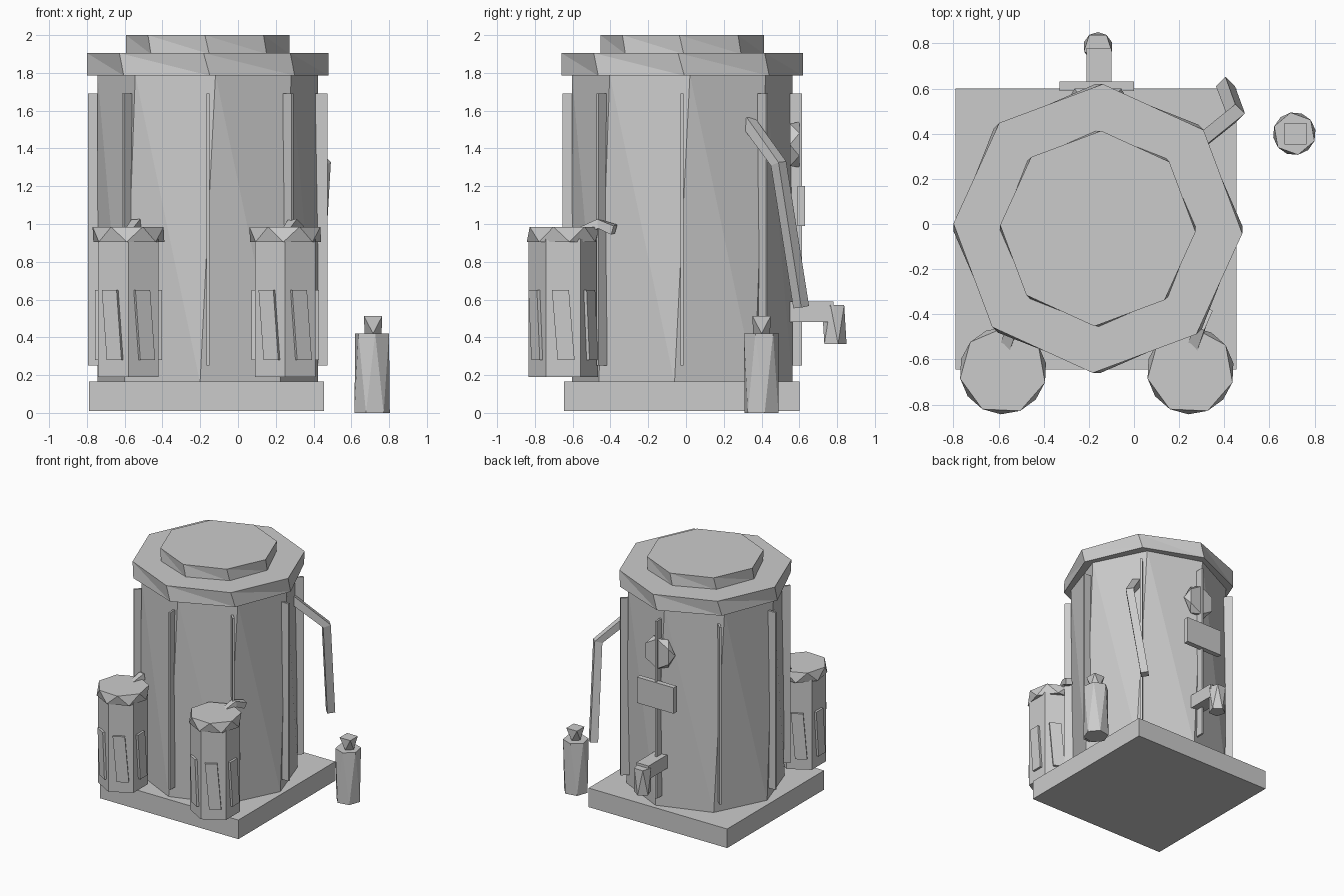
import bpy, bmesh
from math import pi, cos, sin, radians
from mathutils import Vector, Matrix

cube = bpy.data.objects.get("Cube")
if cube:
    bpy.data.objects.remove(cube, do_unlink=True)

GREY = (0.6, 0.6, 0.6, 1)
metal = bpy.data.materials.new("plain grey")
metal.use_nodes = True
metal.diffuse_color = GREY
metal.node_tree.nodes["Principled BSDF"].inputs["Base Color"].default_value = GREY


def add_object(name, bm):
    bmesh.ops.recalc_face_normals(bm, faces=bm.faces)
    mesh = bpy.data.meshes.new(name)
    bm.to_mesh(mesh)
    bm.free()
    mesh.materials.append(metal)
    ob = bpy.data.objects.new(name, mesh)
    bpy.context.collection.objects.link(ob)
    return ob


def twisted_prism(name, centre, z0, z1, r0, r1, sides, start=0, twist=0, matrix=None):
    """Prism whose top ring is turned against the bottom ring, with triangular sides."""
    bm = bmesh.new()
    rings = []
    for z, r, a in ((z0, r0, start), (z1, r1, start + twist)):
        rings.append([bm.verts.new((centre[0] + r * cos(radians(a) + 2 * pi * i / sides),
                                    centre[1] + r * sin(radians(a) + 2 * pi * i / sides), z))
                      for i in range(sides)])
    low, high = rings
    bm.faces.new(low)
    bm.faces.new(high)
    for i in range(sides):
        j = (i + 1) % sides
        if twist:
            bm.faces.new((low[i], low[j], high[i]))
            bm.faces.new((low[j], high[j], high[i]))
        else:
            bm.faces.new((low[i], low[j], high[j], high[i]))
    if matrix:
        bm.transform(matrix)
    return add_object(name, bm)


def box(name, low, high, angle=0, origin=(0, 0, 0), lean=0):
    """Box between two corners, turned about z at the origin; lean shifts its top sideways."""
    bm = bmesh.new()
    bmesh.ops.create_cube(bm, size=1)
    low, high = Vector(low), Vector(high)
    for v in bm.verts:
        top = v.co.z > 0
        v.co = Vector(((low[k] + high[k]) / 2 + v.co[k] * (high[k] - low[k]) for k in range(3)))
        v.co.y += lean if top else -lean
    bm.transform(Matrix.Translation(origin) @ Matrix.Rotation(radians(angle), 4, "Z"))
    return add_object(name, bm)


def tube(name, points, radius, sides=4):
    """Faceted pipe swept along a few points."""
    pts = [Vector(p) for p in points]
    bm = bmesh.new()
    rings = []
    for i, p in enumerate(pts):
        direction = (pts[min(i + 1, len(pts) - 1)] - pts[max(i - 1, 0)]).normalized()
        side = direction.cross(Vector((1, -1, 0))).normalized()
        up = direction.cross(side)
        rings.append([bm.verts.new(p + radius * (side * cos(2 * pi * k / sides + pi / 4)
                                                 + up * sin(2 * pi * k / sides + pi / 4)))
                      for k in range(sides)])
    bm.faces.new(rings[0])
    bm.faces.new(rings[-1])
    for a, b in zip(rings, rings[1:]):
        for k in range(sides):
            n = (k + 1) % sides
            bm.faces.new((a[k], a[n], b[n], b[k]))
    return add_object(name, bm)


# Square base and octagonal tank with stepped lid
AXIS = (-0.16, -0.02)
box("base_slab", (-0.79, -0.645, 0.01), (0.455, 0.6, 0.165))
twisted_prism("tank_body", AXIS, 0.16, 1.79, 0.585, 0.585, 8, -4, 8)
twisted_prism("lid_rim", AXIS, 1.785, 1.905, 0.64, 0.64, 8, 1, -3)
twisted_prism("lid_cap", AXIS, 1.9, 2.0, 0.433, 0.433, 8, 1, -3)

# Thin upright fins on the corners of the tank
for i in range(8):
    box("tank_fin", (0.57, -0.008, 0.25), (0.635, 0.008, 1.69), 45 * i, (*AXIS, 0))

# Two side canisters with caps, panels and short feed pipes
for side, x in (("right", -0.58), ("left", 0.25)):
    centre = (x, -0.65)
    twisted_prism(side + "_canister", centre, 0.19, 0.92, 0.185, 0.185, 6, 30)
    twisted_prism(side + "_canister_cap", centre, 0.905, 0.985, 0.193, 0.193, 7, 10, 26)
    for i in range(6):
        box(side + "_canister_panel", (0.14, -0.045, 0.28), (0.178, 0.045, 0.65),
            60 * i, (*centre, 0), -0.015)
    tube(side + "_feed_pipe", ((x + 0.01, -0.56, 0.95), (x + 0.04, -0.46, 1.0),
                               (x + 0.07, -0.38, 0.97)), 0.035)

# Bent drain pipe leaving the tank
tube("bent_pipe", ((0.25, 0.33, 1.54), (0.45, 0.49, 1.32), (0.405, 0.61, 0.56)), 0.042)

# Free-standing bottle with stopper
twisted_prism("bottle", (0.71, 0.4), 0, 0.42, 0.095, 0.095, 6, 10, 30)
twisted_prism("bottle_stopper", (0.715, 0.4), 0.42, 0.512, 0.045, 0.068, 4, 0, 45)

# Tap, name plate and round gauge at the back
box("tap_arm", (-0.21, 0.5, 0.48), (-0.1, 0.78, 0.59))
twisted_prism("tap_spout", (-0.16, 0.785), 0.365, 0.57, 0.065, 0.065, 5, 18, 36)
box("back_plate", (-0.33, 0.59, 0.99), (0, 0.63, 1.2))
turn = Matrix.Translation((-0.16, 0.55, 1.42)) @ Matrix.Rotation(-pi / 2, 4, "X")
twisted_prism("round_gauge", (0, 0), 0, 0.05, 0.13, 0.12, 6, 0, 30, turn)
